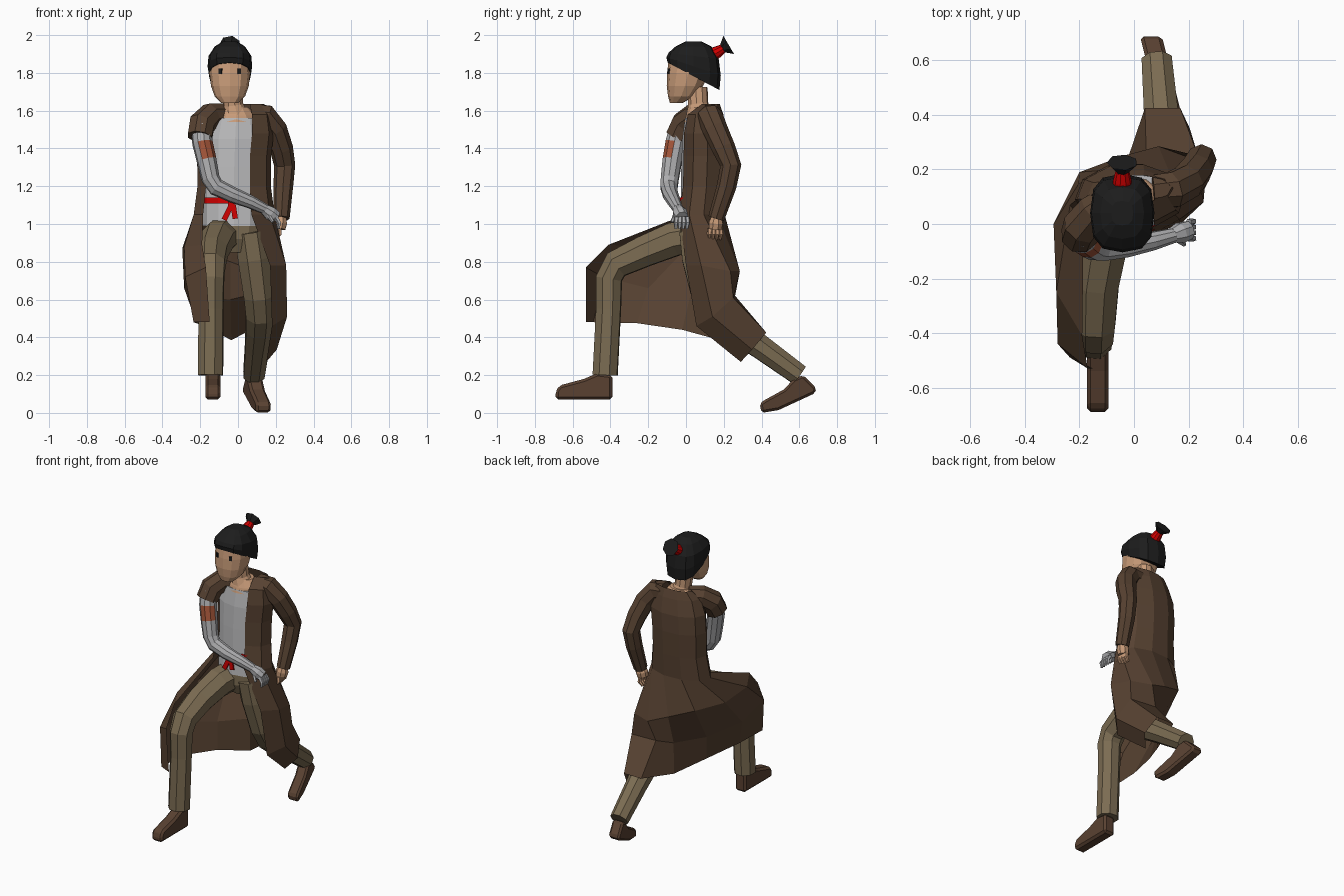
import bpy, bmesh, math
from mathutils import Vector, Matrix


def material(name, r, g, b):
    m = bpy.data.materials.new(name)
    m.diffuse_color = (r, g, b, 1)
    return m


COAT = material("coat_brown", .095, .054, .031)
PANTS = material("trouser_olive", .20, .15, .085)
SKIN = material("skin_tan", .58, .33, .19)
HAIR = material("hair_black", .012, .012, .012)
SHIRT = material("shirt_grey", .50, .50, .51)
METAL = material("arm_silver", .42, .42, .43)
RED = material("cloth_red", .65, .0, .0)
RUST = material("patch_rust", .36, .09, .04)
SHOE = material("shoe_brown", .10, .053, .031)


def finish(name, bm, *mats):
    bmesh.ops.recalc_face_normals(bm, faces=bm.faces[:])
    me = bpy.data.meshes.new(name)
    bm.to_mesh(me)
    bm.free()
    for m in mats:
        me.materials.append(m)
    ob = bpy.data.objects.new(name, me)
    bpy.context.collection.objects.link(ob)
    return ob


def loft(name, rings, *mats, closed=True, caps=True):
    """Skin a list of point rings with flat quads."""
    bm = bmesh.new()
    rows = [[bm.verts.new(p) for p in r] for r in rings]
    n = len(rows[0])
    for a, b in zip(rows, rows[1:]):
        for i in range(n if closed else n - 1):
            j = (i + 1) % n
            bm.faces.new((a[i], a[j], b[j], b[i]))
    if closed and caps:
        bm.faces.new(rows[0][::-1])
        bm.faces.new(rows[-1])
    return finish(name, bm, *mats)


def tube(name, path, *mats, n=8):
    """Limb through (x, y, z, radius) points."""
    pts = [Vector(p[:3]) for p in path]
    last = len(pts) - 1
    rings, side, prev = [], None, None
    for i, p in enumerate(pts):
        t = (pts[min(i + 1, last)] - pts[max(i - 1, 0)]).normalized()
        if side is None:
            side = t.orthogonal().normalized()
        else:
            side = prev.rotation_difference(t) @ side
        prev = t
        up = t.cross(side)
        r = path[i][3]
        rings.append([p + r * (math.cos(a) * side + math.sin(a) * up)
                      for a in (2 * math.pi * (k + .5) / n for k in range(n))])
    return loft(name, rings, *mats)


def oval(z, cx, cy, rx, ry, tilt=0, power=1, n=12):
    """Horizontal ring; power below 1 makes it boxier."""
    def sq(v):
        return math.copysign(abs(v) ** power, v)
    out = []
    for k in range(n):
        a = 2 * math.pi * k / n
        y = ry * sq(math.sin(a))
        out.append((cx + rx * sq(math.cos(a)), cy + y, z + tilt * y))
    return out


def box(name, loc, size, mat, rz=0, ry=0):
    bm = bmesh.new()
    bmesh.ops.create_cube(bm, size=1)
    bm.transform(Matrix.Translation(loc) @ Matrix.Rotation(rz, 4, 'Z')
                 @ Matrix.Rotation(ry, 4, 'Y') @ Matrix.Diagonal((*size, 1)))
    return finish(name, bm, mat)


def shoe(name, profile, width, x_at):
    """Side profile (y, z) extruded across x, with softened edges."""
    rings = [[(x_at(y) + s * width / 2, y, z) for y, z in profile] for s in (-1, 1)]
    ob = loft(name, rings, SHOE)
    bev = ob.modifiers.new("soft", 'BEVEL')
    bev.width = .014
    bev.segments = 1


# Head, hair and topknot
HX = -.043
loft("head", [oval(z, HX, (f + b) / 2, rx, (b - f) / 2, 0, .85) for z, f, b, rx in (
    (1.64, -.085, -.02, .045), (1.675, -.095, .045, .08), (1.73, -.102, .09, .1),
    (1.80, -.1, .125, .108), (1.87, -.092, .14, .104), (1.92, -.05, .12, .075))], SKIN)
loft("hair", [oval(z, HX, .04, rx, ry, t, .72) for z, rx, ry, t in (
    (1.782, .11, .137, -.53), (1.835, .118, .144, -.33), (1.89, .113, .133, -.12),
    (1.94, .08, .095, 0), (1.965, .04, .045, 0))], HAIR)
tube("hair_tie", [(HX, .12, 1.885, .037), (HX, .16, 1.907, .034), (HX, .195, 1.928, .025)], RED, n=10)
tube("topknot", [(HX, .17, 1.912, .02), (HX, .192, 1.928, .023), (HX, .226, 1.948, .057)], HAIR, n=7)
for s in (-1, 1):
    box("eye", (HX + s * .05, -.09, 1.808), (.018, .009, .028), HAIR, rz=s * .35)
tube("neck", [(-.035, .06, 1.72, .055), (-.025, .065, 1.63, .054), (-.015, .07, 1.58, .07)], SKIN, n=10)

# Upper chest, shirt, belt and hips
loft("upper_chest", [oval(*r) for r in ((1.54, -.01, .085, .12, .095), (1.575, -.01, .085, .105, .085),
                                        (1.62, -.015, .08, .07, .06))], SKIN)
loft("shirt", [oval(*r) for r in (
    (.99, -.02, .08, .165, .115), (1.12, -.02, .085, .165, .113), (1.3, -.02, .09, .165, .115),
    (1.45, -.015, .095, .175, .115), (1.56, -.01, .09, .15, .095))], SHIRT)
loft("belt", [oval(z, -.02, .075, .17, .117) for z in (1.108, 1.14)], RED)
box("belt_knot", (-.035, -.043, 1.105), (.035, .02, .04), RED)
box("belt_tail", (-.055, -.043, 1.06), (.028, .01, .085), RED, ry=.45)
box("belt_tail", (-.02, -.043, 1.065), (.028, .01, .075), RED, ry=-.15)
loft("hips", [oval(*r) for r in ((.85, -.01, .07, .08, .07), (.92, -.015, .07, .145, .1),
                                 (1.03, -.02, .075, .155, .105))], PANTS)

# Legs in a deep lunge
tube("front_trouser_leg", [(-.08, .06, .94, .097), (-.11, -.06, .92, .096), (-.137, -.22, .855, .088),
                           (-.143, -.37, .785, .08), (-.143, -.408, .71, .074),
                           (-.143, -.41, .55, .07), (-.145, -.428, .2, .07)], PANTS)
tube("back_trouser_leg", [(.065, .05, .96, .092), (.085, .065, .82, .093), (.11, .11, .62, .086),
                          (.117, .165, .52, .082), (.112, .25, .45, .077), (.1, .4, .345, .068),
                          (.084, .6, .2, .06)], PANTS)
shoe("front_shoe", [(-.39, .07), (-.39, .2), (-.47, .21), (-.54, .18), (-.67, .145), (-.69, .115),
                    (-.69, .07)], .08, lambda y: -.133)
shoe("back_shoe", [(.685, .105), (.69, .13), (.62, .2), (.57, .18), (.52, .125), (.42, .07),
                   (.39, .05), (.4, .0), (.49, .015)], .08, lambda y: .072 + (.65 - y) * .25)

# Open coat: arc round the torso, then skirt columns from right edge round the back to left edge
def coat_arc(z, cx, cy, rx, ry, n=9):
    angles = [math.radians(220 - 285 * i / (n - 1)) for i in range(n)]
    return [(cx + rx * math.cos(a), cy + ry * math.sin(a), z) for a in angles]


skirt = [
    [(-.19, -.41, .89), (-.17, -.53, .77), (-.15, -.53, .48)],
    [(-.285, -.25, .88), (-.28, -.44, .72), (-.235, -.49, .48)],
    [(-.295, .0, .87), (-.285, -.2, .66), (-.22, -.26, .475)],
    [(-.20, .19, .86), (-.17, .02, .61), (-.14, -.02, .44)],
    [(-.04, .25, .80), (-.04, .19, .60), (-.035, .18, .385)],
    [(.09, .285, .75), (.045, .26, .62), (.04, .425, .425)],
    [(.225, .235, .75), (.235, .25, .61), (.17, .425, .425)],
    [(.255, .08, .78), (.26, .14, .51), (.205, .35, .335)],
    [(.17, .0, .78), (.18, .055, .46), (.15, .29, .27)]]
coat_rows = [coat_arc(*r) for r in (
    (1.635, .005, .13, .135, .05), (1.58, .0, .10, .175, .10), (1.48, -.01, .10, .20, .122),
    (1.36, -.02, .10, .197, .124), (1.2, -.02, .095, .195, .122), (1.05, -.02, .08, .215, .128))]
loft("coat", coat_rows + [list(r) for r in zip(*skirt)], COAT, closed=False)
tube("short_sleeve", [(-.08, .09, 1.58, .06), (-.145, .045, 1.575, .068), (-.19, -.01, 1.53, .073),
                      (-.202, -.045, 1.46, .069)], COAT)
tube("long_sleeve", [(.07, .12, 1.575, .065), (.14, .125, 1.57, .07), (.195, .155, 1.5, .066),
                     (.23, .2, 1.4, .062), (.247, .237, 1.31, .056), (.24, .215, 1.2, .052),
                     (.23, .16, 1.03, .043)], COAT)

# Silver arm, with a rust patch on the front of the upper arm
arm = tube("silver_arm", [(-.195, -.03, 1.52, .055), (-.188, -.055, 1.43, .055), (-.167, -.072, 1.34, .053),
                          (-.145, -.086, 1.24, .049), (-.115, -.09, 1.195, .047), (-.03, -.082, 1.155, .042),
                          (.07, -.062, 1.115, .035), (.145, -.042, 1.078, .028)], METAL, RUST, n=10)
for f in arm.data.polygons:
    if 1.34 < f.center.z < 1.43 and f.normal.y < -.25 and f.normal.x > -.4:
        f.material_index = 1


# Hands: palm, four fingers and a thumb
def hand(name, wrist, knuckle, tip, mat, thumb):
    tube(name + "_palm", [(*wrist, .029), (*[(a + b) / 2 for a, b in zip(wrist, knuckle)], .04),
                          (*knuckle, .036)], mat)
    for k in range(4):
        dy = (k - 1.5) * .019
        kx, ky, kz = knuckle
        tx, ty, tz = tip
        tube(name + "_finger", [(kx, ky + dy, kz, .013), ((kx + tx) / 2 + .012, ky + dy * 1.1, (kz + tz) / 2, .012),
                                (tx, ty + dy, tz, .008)], mat, n=5)
    tube(name + "_thumb", [(*wrist, .014), (*thumb, .009)], mat, n=5)


hand("silver_hand", (.14, -.043, 1.08), (.2, -.022, 1.035), (.213, -.025, .975), METAL, (.185, -.075, 1.01))
hand("bare_hand", (.228, .162, 1.04), (.217, .155, .975), (.2, .152, .92), SKIN, (.19, .125, .955))
